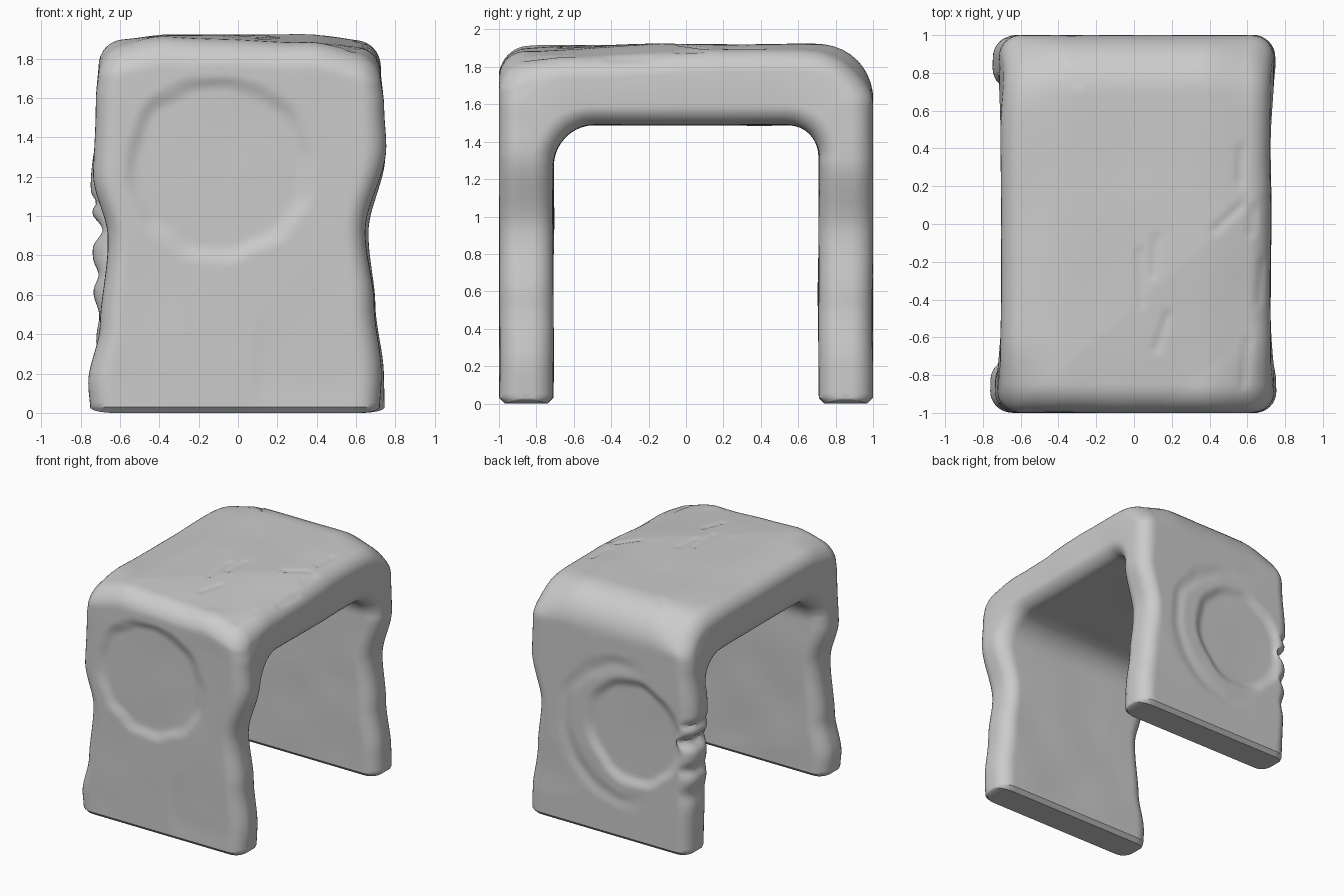
import bpy, bmesh, math
from mathutils import Vector, noise

if "Cube" in bpy.data.objects:
    bpy.data.objects.remove(bpy.data.objects["Cube"])

H, R, TOP, IN, UNDER = 0.72, 0.115, 1.92, 0.71, 1.49


def arc(cy, cz, r, a0, a1, n=10):
    """Points of a circular arc in the YZ plane (degrees)."""
    return [(cy + r * math.cos(math.radians(a0 + (a1 - a0) * i / n)),
             cz + r * math.sin(math.radians(a0 + (a1 - a0) * i / n))) for i in range(n + 1)]


def smooth(a, b, v):
    t = max(0.0, min(1.0, (v - a) / (b - a)))
    return t * t * (3 - 2 * t)


def curve(table, z):
    """Smooth interpolation through (height, value) pairs."""
    for (z0, v0), (z1, v1) in zip(table, table[1:]):
        if z <= z1:
            return v0 + (v1 - v0) * smooth(z0, z1, z)
    return table[-1][1]


def profile(d):
    """Arch outline (two legs and a lintel), inset by d."""
    c, g, o, i = .03 * (1 - d / .16), d * .25, 1 - d, IN + d
    return ([(-o + c, g), (-o, g + c)] + arc(-.85, TOP - .15, .15 - d, 180, 90)
            + arc(.70, TOP - .30, .30 - d, 90, 0) + [(o, g + c), (o - c, g), (i + c, g), (i, g + c)]
            + arc(IN - .17, UNDER - .17, .17 + d, 0, 90)
            + arc(-IN + .22, UNDER - .22, .22 + d, 90, 180) + [(-i, g + c), (-i - c, g)])


base = profile(0)
counts = [max(1, round(math.dist(p, q) / .022)) for p, q in zip(base, base[1:] + base[:1])]


def ring(d):
    """Evenly subdivided outline."""
    pts, out = profile(d), []
    for (p, q), n in zip(zip(pts, pts[1:] + pts[:1]), counts):
        out += [(p[0] + (q[0] - p[0]) * k / n, p[1] + (q[1] - p[1]) * k / n) for k in range(n)]
    return out


# Sections along x: rounded rim, straight body, rounded rim
rim = []
for k in range(9):
    a = math.radians(90 * (1 - k / 8))
    rim.append((H - R + R * math.sin(a), R * (1 - math.cos(a))))
body = [(-(H - R) + 2 * (H - R) * k / 56, 0) for k in range(1, 56)]
sections = [(-x, d) for x, d in rim] + body + rim[::-1]

bm = bmesh.new()
rings = [[bm.verts.new((x, y, z)) for y, z in ring(d)] for x, d in sections]
N = len(rings[0])
for a, b in zip(rings, rings[1:]):
    for j in range(N):
        bm.faces.new((a[j], a[(j + 1) % N], b[(j + 1) % N], b[j]))
caps = [bm.faces.new(rings[0]), bm.faces.new(rings[-1])]
bmesh.ops.recalc_face_normals(bm, faces=bm.faces[:])
bmesh.ops.triangulate(bm, faces=caps, ngon_method='BEAUTY')
bm.normal_update()

# Half widths by height for each leg side
front_left = [(0, .75), (.15, .76), (.45, .70), (.9, .66), (1.22, .735), (1.6, .72), (1.92, .70)]
front_right = [(0, .72), (.2, .73), (.55, .69), (.92, .65), (1.35, .75), (1.55, .74), (1.92, .72)]
back_left = [(0, .71), (.4, .72), (.7, .735), (1.15, .75), (1.5, .715), (1.92, .68)]
back_right = [(0, .745), (.2, .74), (.55, .70), (.92, .66), (1.3, .75), (1.6, .74), (1.92, .72)]

# Notches on the back leg edge: height, size, depth
chips = [(.50, .07, .025), (.70, .05, .035), (.93, .05, .07), (1.07, .03, .03)]
# Cracks on top: x0, y0, x1, y1
cracks = [(.04, -.42, .03, -.15), (.10, -.27, .12, -.07), (.12, -.66, .18, -.48),
          (.43, -.03, .57, .10), (.56, .22, .57, .40), (.58, -.85, .60, -.62),
          (.66, -.42, .68, -.2), (.62, -.05, .63, .08), (-.42, .88, -.30, .74)]


def seg_dist(x, y, s):
    ax, ay, bx, by = s
    dx, dy = bx - ax, by - ay
    t = max(0, min(1, ((x - ax) * dx + (y - ay) * dy) / (dx * dx + dy * dy)))
    return math.hypot(x - ax - dx * t, y - ay - dy * t)


for v in bm.verts:
    x, y, z = v.co
    n = v.normal
    # Leg outlines, blended along the lintel
    k = smooth(-.8, .8, y)
    f, b = (front_left, back_left) if x < 0 else (front_right, back_right)
    w = curve(f, z) * (1 - k) + curve(b, z) * k
    mid = 1 - smooth(.45, .85, abs(y)) if z > 1.3 else 0
    w = w * (1 - mid) + (.705 if x < 0 else .725) * mid
    nx, ny, nz = x * w / H, y, z

    # Worn flat disc on the front
    if y < -.85 and n.y < -.3:
        r = math.hypot(nx + .10, z - 1.25) + .025 * noise.noise(Vector((nx * 6, 3, z * 6)))
        ny += .025 * (1 - smooth(.40, .50, r))
        ny += .008 * smooth(.04, .14, nx) * (1 - smooth(.2, .8, z)) * smooth(0, .2, z)
    # Worn disc and crescent on the back
    if y > .85 and n.y > .3:
        e = .03 * noise.noise(Vector((nx * 5, 8, z * 5)))
        r = math.hypot(nx + .22, z - .90) + e
        ny -= .03 * (1 - smooth(.36, .45, r))
        c = math.hypot(nx + .15, z - .88) + e
        ny -= .013 * math.exp(-((c - .55) / .06) ** 2) * smooth(-.4, 0, nx)
    # Chipped edge on the back leg
    if x < -.5 and y > .6:
        for cz, s, d in chips:
            nx += d * math.exp(-((z - cz) / s) ** 2) * smooth(.56, .68, -x) * smooth(.68, .85, y)

    # Top: crowned, worn corners, tilted across a diagonal, with cracks
    up = smooth(1.5, 1.85, z)
    if up > 0:
        d = ((nx + .3) * .8 - (y + .7) * .9) / 1.2
        nz -= up * min(.035, max(0, d) * .07)
        edge = smooth(.35, .72, abs(x))
        nz -= up * edge * (.035 + .05 * smooth(.6, 1, abs(y)))
        if n.z > .6:
            dist = min(seg_dist(nx, y, s) for s in cracks)
            nz -= .01 * math.exp(-(dist / .018) ** 2)

    # Gentle hand-carved unevenness
    q = noise.noise(Vector((x * 2.5, y * 2.5, z * 2.5))) * .008 * smooth(0, .2, z)
    v.co = (nx + n.x * q, max(-1, min(1, ny + n.y * q)), nz + n.z * q)

mesh = bpy.data.meshes.new("stone_arch")
bm.to_mesh(mesh)
bm.free()
arch = bpy.data.objects.new("stone_arch", mesh)
bpy.context.collection.objects.link(arch)
bpy.context.view_layer.objects.active = arch
arch.select_set(True)
bpy.ops.object.shade_smooth_by_angle(angle=math.radians(40))
